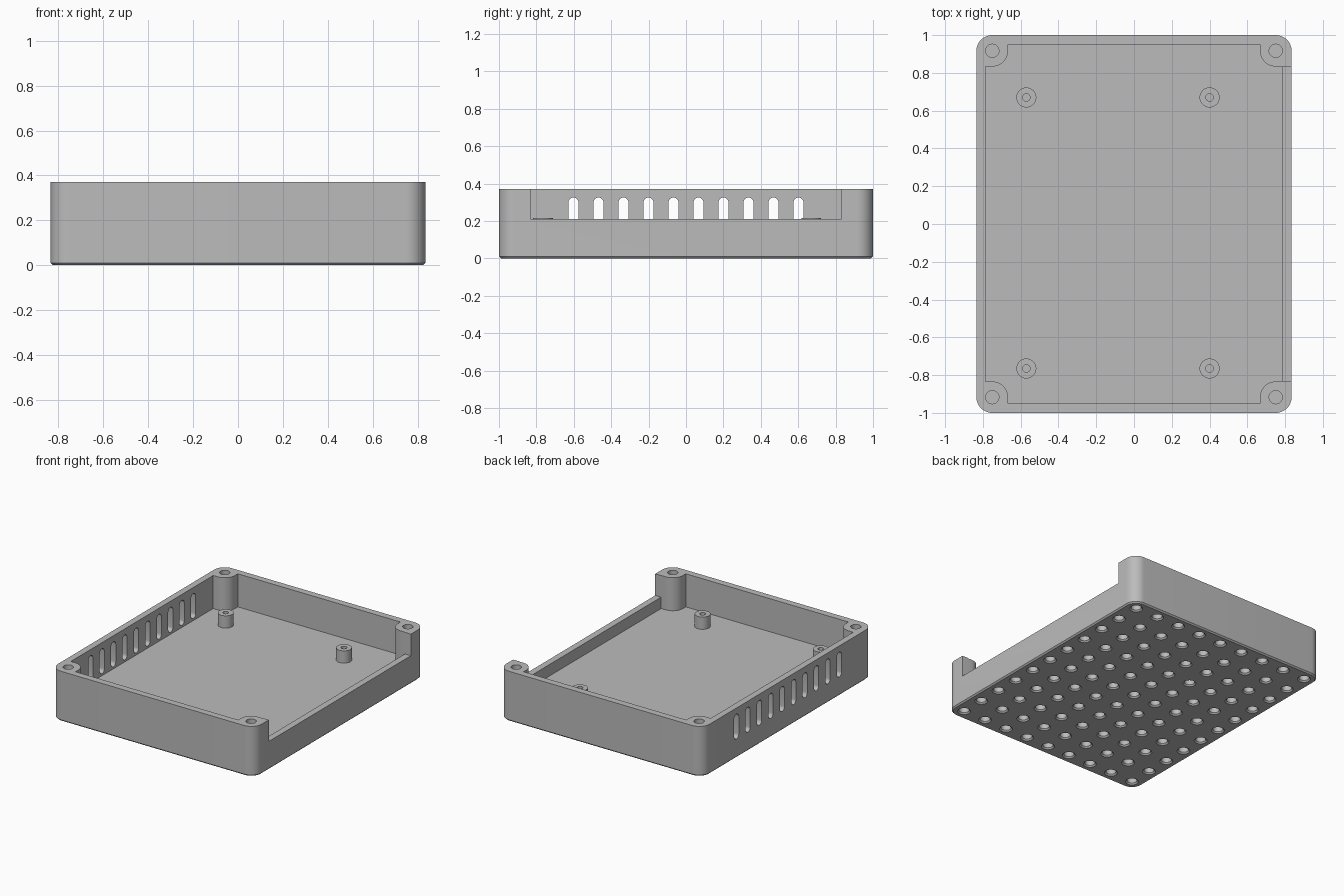
import bpy, bmesh, math

if "Cube" in bpy.data.objects:
    bpy.data.objects.remove(bpy.data.objects["Cube"], do_unlink=True)

HX, HY, HEIGHT = 0.835, 1.0, 0.37      # outer half sizes and height
FLOOR, RIM = 0.125, 0.21               # cavity floor and notch sill
CX, CY, R = 0.75, 0.917, 0.083         # screw post centres and radius
IX, IY = 0.787, 0.95                   # inner wall faces

grey = bpy.data.materials.new("light_grey")
grey.use_nodes = True
colour = (0.5, 0.5, 0.5, 1)
grey.diffuse_color = colour
grey.node_tree.nodes["Principled BSDF"].inputs["Base Color"].default_value = colour


def arc(cx, cy, r, start, end, n=12):
    angles = [math.radians(start + (end - start) * i / n) for i in range(n + 1)]
    return [(cx + r * math.cos(a), cy + r * math.sin(a)) for a in angles]


def circle(cx, cy, r, n=32):
    return arc(cx, cy, r, 0, 360, n)[:-1]


def at_z(outline, z):
    return [(x, y, z) for x, y in outline]


def loft(bm, rings):
    """Skin a stack of matching rings and cap both ends."""
    loops = [[bm.verts.new(p) for p in ring] for ring in rings]
    n = len(loops[0])
    faces = [bm.faces.new(loops[0][::-1]), bm.faces.new(loops[-1])]
    for a, b in zip(loops, loops[1:]):
        for i in range(n):
            j = (i + 1) % n
            faces.append(bm.faces.new((a[i], a[j], b[j], b[i])))
    bmesh.ops.recalc_face_normals(bm, faces=faces)


def make_object(name, bm):
    mesh = bpy.data.meshes.new(name)
    bm.to_mesh(mesh)
    bm.free()
    mesh.materials.append(grey)
    obj = bpy.data.objects.new(name, mesh)
    bpy.context.collection.objects.link(obj)
    return obj


def activate(obj):
    bpy.ops.object.select_all(action="DESELECT")
    obj.select_set(True)
    bpy.context.view_layer.objects.active = obj


def cut(target, cutter):
    mod = target.modifiers.new("cut", "BOOLEAN")
    mod.operation, mod.solver, mod.object = "DIFFERENCE", "EXACT", cutter
    activate(target)
    bpy.ops.object.modifier_apply(modifier=mod.name)
    bpy.data.objects.remove(cutter, do_unlink=True)


def rounded_rect(inset):
    corners = [(1, 1), (-1, 1), (-1, -1), (1, -1)]
    r = 0.085
    points = []
    for k, (sx, sy) in enumerate(corners):
        points += arc(sx * (HX - r), sy * (HY - r), r - inset, 90 * k, 90 * k + 90)
    return points


# Tray shell with a small chamfer under the edge
bm = bmesh.new()
loft(bm, [at_z(rounded_rect(0.01), 0), at_z(rounded_rect(0), 0.01),
          at_z(rounded_rect(0), HEIGHT)])
tray = make_object("tray", bm)

# Cavity, leaving a rounded screw post in each corner
post = [(IX, CY - R)] + arc(CX, CY, R, 270, 180) + [(CX - R, IY)]
outline = []
for sx, sy in [(1, 1), (-1, 1), (-1, -1), (1, -1)]:
    side = post if sx == sy else post[::-1]
    outline += [(sx * x, sy * y) for x, y in side]
bm = bmesh.new()
loft(bm, [at_z(outline, FLOOR), at_z(outline, HEIGHT + 0.1)])
cut(tray, make_object("cavity_cutter", bm))

# Wide notch in the +x wall
bm = bmesh.new()
edge = CY - R - 0.002
notch = [(0.77, -edge), (1, -edge), (1, edge), (0.77, edge)]
loft(bm, [at_z(notch, RIM), at_z(notch, HEIGHT + 0.1)])

# Row of round-ended vent slots in the -x wall
for i in range(10):
    y, r = -0.602 + 0.1337 * i, 0.027
    slot = arc(y, 0.298, r, 0, 180) + arc(y, 0.167, r, 180, 360)
    loft(bm, [[(x, a, b) for a, b in slot] for x in (-0.95, -0.74)])

# Screw holes in the corner posts
for sx in (-1, 1):
    for sy in (-1, 1):
        hole = circle(sx * CX, sy * CY, 0.035)
        loft(bm, [at_z(hole, 0.15), at_z(hole, HEIGHT + 0.1)])

# Grid of chamfered blind holes under the base
for i in range(9):
    for j in range(11):
        x, y = CX * (i / 4 - 1), CY * (j / 5 - 1)
        loft(bm, [at_z(circle(x, y, r, 20), z)
                  for r, z in ((0.05, -0.005), (0.035, 0.01), (0.035, 0.09))])
cut(tray, make_object("opening_cutter", bm))
parts = [tray]

# Hollow board standoffs on the floor
for depth, y in (("front", -0.765), ("back", 0.67)):
    for side, x in (("right", -0.57), ("left", 0.4)):
        bm = bmesh.new()
        loft(bm, [at_z(circle(x, y, r), z) for r, z in
                  ((0.053, FLOOR - 0.005), (0.053, 0.216), (0.02, 0.216), (0.02, 0.14))])
        parts.append(make_object(f"standoff_{depth}_{side}", bm))

for obj in parts:
    activate(obj)
    bpy.ops.object.shade_smooth_by_angle(angle=math.radians(30))
